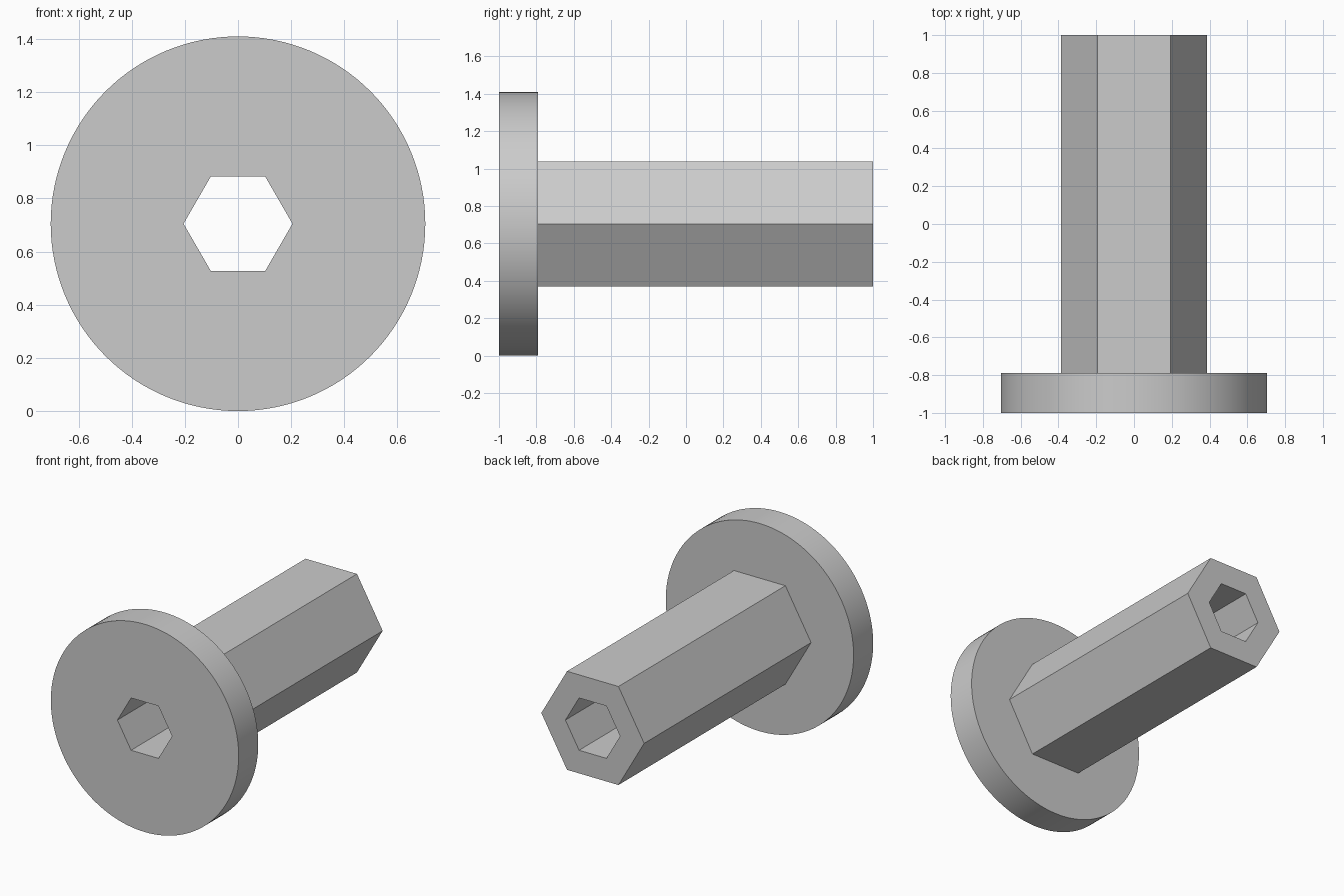
import bpy
import math

AXIS_Z = 0.705        # height of the long axis
FLANGE_R = 0.705
SHAFT_R = 0.386       # corner radius of the hexagonal shaft
BORE_R = 0.205        # corner radius of the hexagonal bore
FRONT, STEP, BACK = -1.0, -0.79, 1.0

cube = bpy.data.objects.get("Cube")
if cube:
    bpy.data.objects.remove(cube, do_unlink=True)

grey = bpy.data.materials.new("plain_grey")
grey.use_nodes = True
colour = (0.6, 0.6, 0.6, 1)
grey.diffuse_color = colour
grey.node_tree.nodes["Principled BSDF"].inputs["Base Color"].default_value = colour


def prism(name, sides, radius, y0, y1):
    """Regular prism along y, with corners pointing to -x and +x when six-sided."""
    bpy.ops.mesh.primitive_cylinder_add(vertices=sides, radius=radius, depth=y1 - y0)
    obj = bpy.context.object
    obj.name = name
    # Primitive corners start on +y: turn them to x, then lay the prism along y
    obj.rotation_euler = (math.pi / 2, math.pi / 2, 0)
    obj.location = (0, (y0 + y1) / 2, AXIS_Z)
    bpy.ops.object.transform_apply(location=True, rotation=True, scale=True)
    obj.data.materials.clear()
    obj.data.materials.append(grey)
    return obj


def combine(target, tool, operation):
    """Apply a boolean and remove the tool."""
    mod = target.modifiers.new(operation.lower(), "BOOLEAN")
    mod.operation = operation
    mod.solver = "EXACT"
    mod.object = tool
    bpy.ops.object.select_all(action="DESELECT")
    target.select_set(True)
    bpy.context.view_layer.objects.active = target
    bpy.ops.object.modifier_apply(modifier=mod.name)
    bpy.data.objects.remove(tool, do_unlink=True)


# Round flange fused with the hexagonal shaft
body = prism("flanged_hex_sleeve", 128, FLANGE_R, FRONT, STEP)
combine(body, prism("hex_shaft", 6, SHAFT_R, (FRONT + STEP) / 2, BACK), "UNION")

# Hexagonal bore through the whole length
combine(body, prism("hex_bore", 6, BORE_R, FRONT - 0.2, BACK + 0.2), "DIFFERENCE")

bpy.ops.object.shade_smooth_by_angle(angle=math.radians(30))
